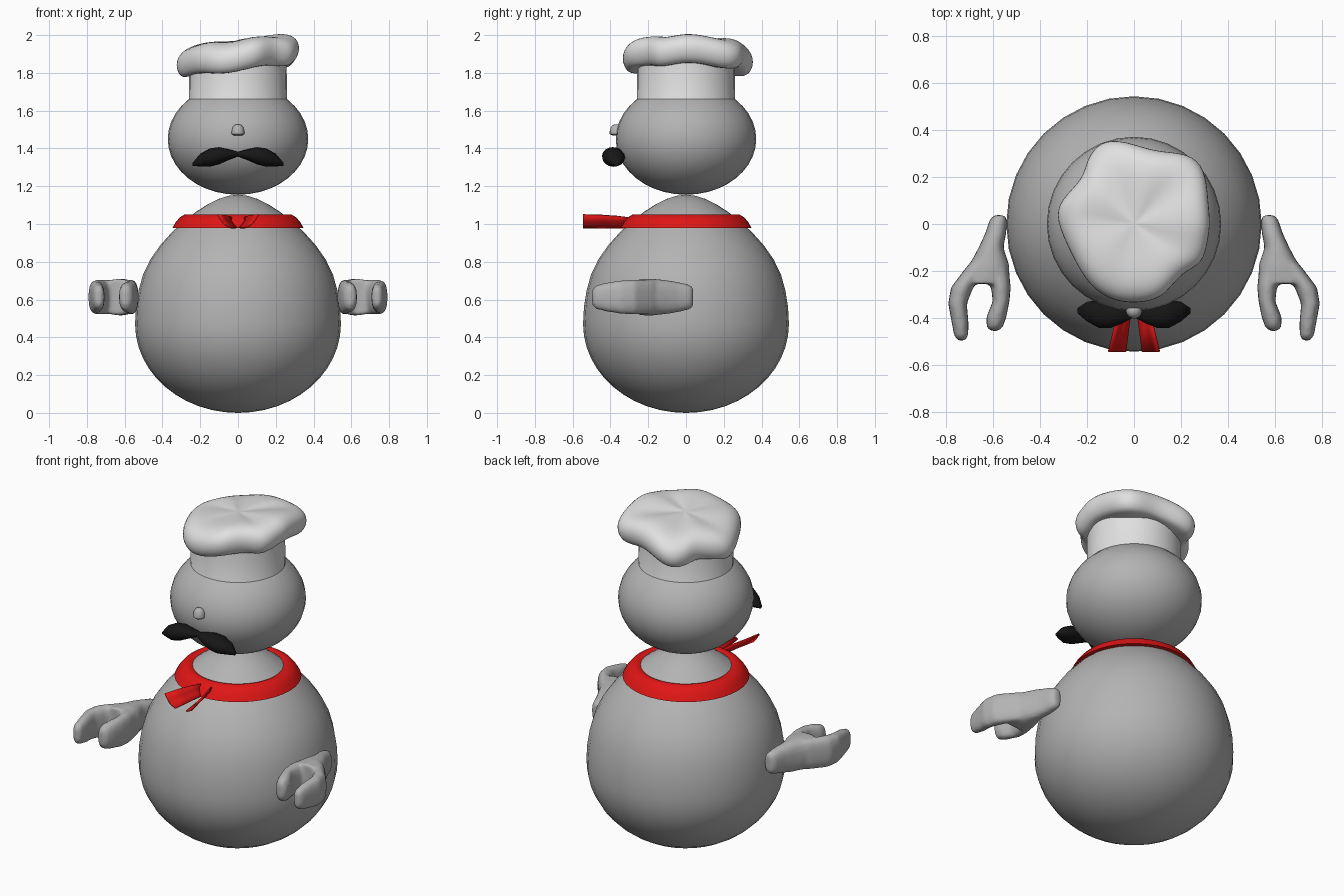
import bpy, bmesh, math

if "Cube" in bpy.data.objects:
    bpy.data.objects.remove(bpy.data.objects["Cube"])


def material(name, r, g, b):
    m = bpy.data.materials.new(name)
    m.diffuse_color = (r, g, b, 1)
    m.use_nodes = True
    m.node_tree.nodes["Principled BSDF"].inputs["Base Color"].default_value = m.diffuse_color
    return m


GREY = material("soft_grey", 0.45, 0.45, 0.45)
WHITE = material("hat_white", 0.75, 0.75, 0.75)
RED = material("scarf_red", 0.75, 0.008, 0.008)
BLACK = material("moustache_black", 0.008, 0.008, 0.008)


def add_object(name, bm, mat, angle=45):
    bmesh.ops.recalc_face_normals(bm, faces=bm.faces)
    me = bpy.data.meshes.new(name)
    bm.to_mesh(me)
    bm.free()
    me.materials.append(mat)
    me.shade_smooth()
    me.set_sharp_from_angle(angle=math.radians(angle))
    ob = bpy.data.objects.new(name, me)
    bpy.context.collection.objects.link(ob)
    return ob


def loft(bm, rings, closed=True, caps=True):
    """Skin a list of point rings with quads."""
    vs = [[bm.verts.new(p) for p in ring] for ring in rings]
    n = len(vs[0])
    for a, b in zip(vs, vs[1:]):
        for i in range(n if closed else n - 1):
            j = (i + 1) % n
            bm.faces.new((a[i], a[j], b[j], b[i]))
    if caps:
        bm.faces.new(vs[0][::-1])
        bm.faces.new(vs[-1])


def lathe(name, profile, mat, segs=32, centre=(0, 0), caps=True, angle=45):
    bm = bmesh.new()
    rings = [[(centre[0] + r * math.cos(2 * math.pi * i / segs),
               centre[1] + r * math.sin(2 * math.pi * i / segs), z)
              for i in range(segs)] for r, z in profile]
    loft(bm, rings, caps=caps)
    bmesh.ops.remove_doubles(bm, verts=bm.verts, dist=1e-5)
    return add_object(name, bm, mat, angle)


def subdivide(ob, levels=2):
    m = ob.modifiers.new("smooth", 'SUBSURF')
    m.levels = m.render_levels = levels


# Egg-shaped body: two half ellipses, slightly narrowed near the neck
body = []
for i in range(25):
    t = -math.pi / 2 + math.pi * i / 24
    r = max(0.545 * math.cos(t), 0.002)
    z = 0.47 + (0.47 if t < 0 else 0.685) * math.sin(t)
    if z > 0.7:
        r *= 1 - 0.28 * ((z - 0.7) / 0.455) ** 2
    body.append((r, z))
lathe("body", body, GREY)

# Round head
head = [(max(0.372 * math.cos(t), 0.002), 1.45 + 0.295 * math.sin(t))
        for t in (-math.pi / 2 + math.pi * i / 20 for i in range(21))]
lathe("head", head, GREY)

# Small domed nose
lathe("nose", [(0.02, 1.468), (0.034, 1.477), (0.034, 1.49), (0.028, 1.512),
               (0.018, 1.524), (0.004, 1.528)], GREY, 16, (0, -0.37))

# Hat band
lathe("hat_band", [(0.262, 1.655), (0.26, 1.66), (0.257, 1.87)], WHITE, caps=False)

# Lumpy, tilted hat top
outline = [(.32, 0), (.31, .1), (.30, .23), (.23, .30), (.09, .30), (-.04, .35),
           (-.14, .35), (-.20, .27), (-.21, .19), (-.31, .10), (-.33, .02),
           (-.26, -.13), (-.19, -.26), (-.08, -.33), (.05, -.33), (.13, -.30),
           (.20, -.20), (.29, -.17), (.31, -.06)]
rings = []
for k, h in [(0.72, -0.06), (0.93, -0.085), (1.04, -0.02), (1.0, 0.05),
             (0.78, 0.09), (0.4, 0.085), (0.1, 0.08)]:
    ring = []
    for x, y in outline:
        a = math.atan2(y, x)
        lump = 0.012 * math.sin(5 * a + 1) * min(k, 1)
        droop = 0.25 * (math.hypot(x, y) - 0.31) * k
        ring.append((x * k, y * k, 1.89 + 0.12 * x * k + h + lump - droop))
    rings.append(ring)
bm = bmesh.new()
loft(bm, rings)
subdivide(add_object("hat_top", bm, WHITE, 180))

# Moustache: x, top z, bottom z, centre y, half depth
half = [(0.0, 1.382, 1.357, -.372, .025), (.05, 1.396, 1.338, -.382, .042),
        (.10, 1.407, 1.316, -.387, .057), (.15, 1.400, 1.303, -.383, .060),
        (.20, 1.372, 1.305, -.374, .042), (.24, 1.325, 1.307, -.37, .012)]
stations = [(-s[0],) + s[1:] for s in half[:0:-1]] + half
bm = bmesh.new()
loft(bm, [[(x, cy + hy * math.cos(math.pi * i / 8),
            (a + b) / 2 + (a - b) / 2 * math.sin(math.pi * i / 8)) for i in range(16)]
          for x, a, b, cy, hy in stations])
add_object("moustache", bm, BLACK)

# Scarf ring round the neck
lathe("scarf_ring", [(0.24, 1.04), (0.262, 1.05), (0.283, 1.05), (0.308, 1.035),
                     (0.328, 1.012), (0.347, 0.98), (0.32, 0.978)], RED, 40, caps=False)

# Two curved scarf tails: y with outer, middle and inner x
bm = bmesh.new()
tail = [(-.30, .035, .022, .006, 1.035), (-.36, .055, .035, .012, 1.042),
        (-.44, .082, .052, .022, 1.047), (-.545, .108, .075, .035, 1.05)]
loft(bm, [[(xo, y, zt), (xm + .012, y, 1.017), (xm - .006, y, .995), (xi, y, .98)]
          for y, xo, xm, xi, zt in tail], closed=False, caps=False)
tails = add_object("scarf_tails", bm, RED)
thick = tails.modifiers.new("thickness", 'SOLIDIFY')
thick.thickness = 0.008
thick.offset = 0
tails.modifiers.new("mirror", 'MIRROR').use_mirror_merge = False

# Arms: palm and two fingers, each as x, y, half width, half height
parts = [
    [(.575, .038, .022, .05), (.578, .02, .037, .066), (.59, -.04, .045, .08),
     (.61, -.10, .053, .09), (.618, -.18, .088, .098), (.635, -.255, .10, .096)],
    [(.585, -.18, .05, .09), (.568, -.27, .042, .094), (.567, -.33, .036, .09),
     (.588, -.40, .043, .08), (.594, -.44, .034, .066), (.596, -.457, .015, .04)],
    [(.66, -.17, .045, .09), (.733, -.27, .048, .094), (.753, -.34, .040, .09),
     (.742, -.42, .036, .078), (.737, -.48, .030, .062), (.736, -.497, .014, .04)],
]


def rounded(v):
    return math.copysign(abs(v) ** 0.8, v)


bm = bmesh.new()
for part in parts:
    loft(bm, [[(x + w * rounded(math.cos(math.pi * i / 8)), y,
                0.613 + h * rounded(math.sin(math.pi * i / 8))) for i in range(16)]
              for x, y, w, h in part])
arms = add_object("arms", bm, GREY, 180)
mesher = arms.modifiers.new("blend", 'REMESH')
mesher.mode = 'VOXEL'
mesher.voxel_size = 0.011
mesher.use_smooth_shade = True
soft = arms.modifiers.new("soften", 'SMOOTH')
soft.factor = 0.5
soft.iterations = 6
arms.modifiers.new("mirror", 'MIRROR')
